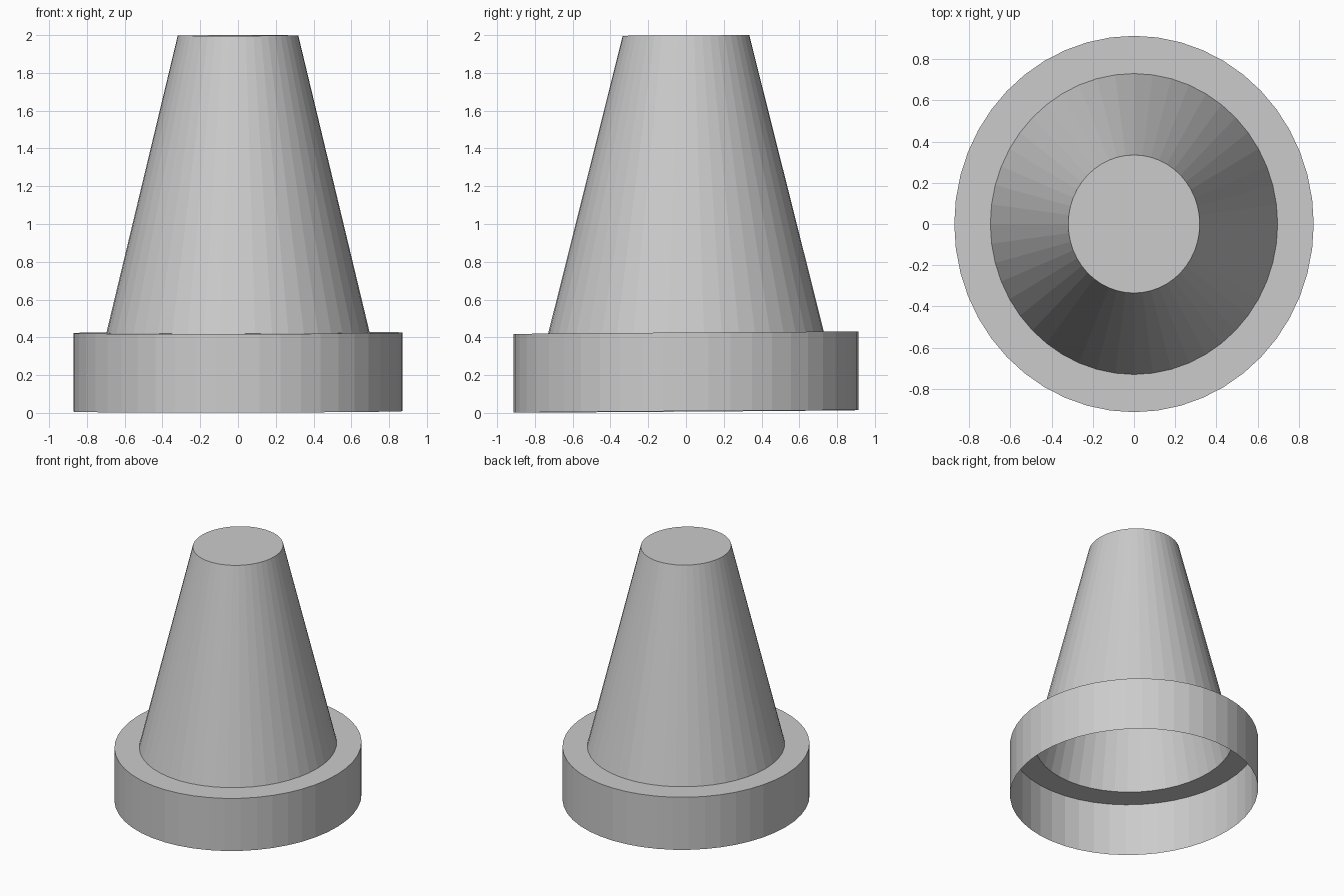
import bpy, bmesh
from math import cos, sin, pi

if "Cube" in bpy.data.objects:
    bpy.data.objects.remove(bpy.data.objects["Cube"])

SIDES = 48


def loft(name, rings, cap_top=False):
    """Open shell through elliptical rings given as (rx, ry, z, tilt along y)."""
    bm = bmesh.new()
    loops = []
    for rx, ry, z, tilt in rings:
        loop = []
        for i in range(SIDES):
            a = 2 * pi * i / SIDES
            x, y = rx * cos(a), ry * sin(a)
            loop.append(bm.verts.new((x, y, z + tilt * y + 0.25 * tilt * x)))
        loops.append(loop)
    for low, high in zip(loops, loops[1:]):
        for i in range(SIDES):
            j = (i + 1) % SIDES
            bm.faces.new((low[i], low[j], high[j], high[i]))
    if cap_top:
        bm.faces.new(loops[-1])
    mesh = bpy.data.meshes.new(name)
    bm.to_mesh(mesh)
    bm.free()
    obj = bpy.data.objects.new(name, mesh)
    bpy.context.collection.objects.link(obj)
    return obj


# Hollow base collar: skirt wall and flat ledge, open underneath
loft("base_collar", [
    (0.872, 0.913, 0.008, 0.007),
    (0.872, 0.913, 0.424, 0.007),
    (0.697, 0.730, 0.424, 0.007),
])

# Hollow tapered body with closed top
loft("tapered_body", [
    (0.697, 0.730, 0.424, 0.007),
    (0.319, 0.335, 1.998, 0.005),
], cap_top=True)
